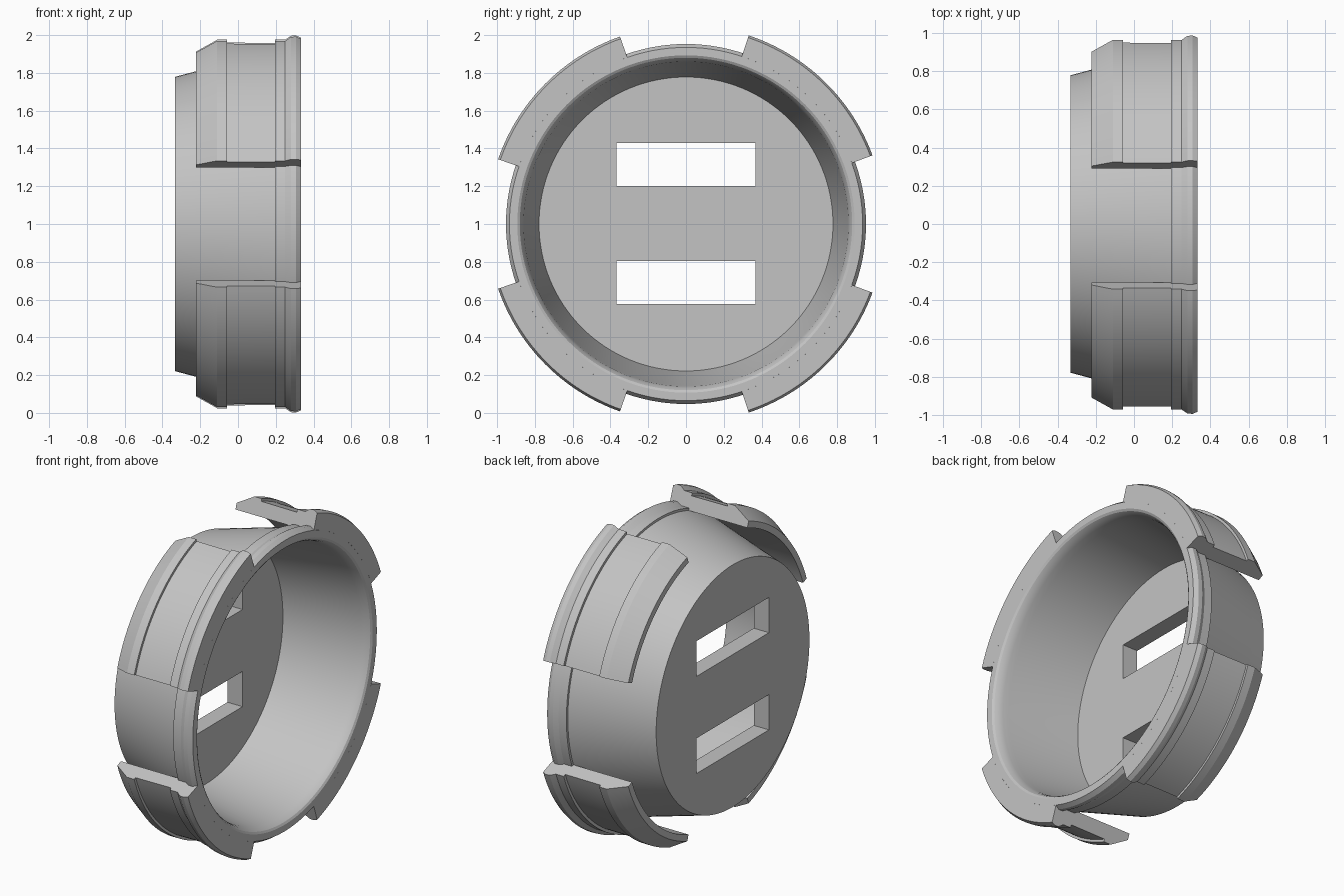
import bpy, bmesh
from math import sin, cos, radians, pi

cube = bpy.data.objects.get("Cube")
if cube:
    bpy.data.objects.remove(cube, do_unlink=True)

grey = bpy.data.materials.new("plain grey")
grey.use_nodes = True
grey.diffuse_color = (0.55, 0.55, 0.55, 1)
grey.node_tree.nodes["Principled BSDF"].inputs["Base Color"].default_value = (0.55, 0.55, 0.55, 1)

CENTRE_Z = 1.0


def finish(name, bm):
    bmesh.ops.remove_doubles(bm, verts=bm.verts, dist=1e-5)
    bmesh.ops.recalc_face_normals(bm, faces=bm.faces)
    mesh = bpy.data.meshes.new(name)
    bm.to_mesh(mesh)
    bm.free()
    mesh.materials.append(grey)
    obj = bpy.data.objects.new(name, mesh)
    bpy.context.collection.objects.link(obj)
    return obj


def activate(obj):
    bpy.ops.object.select_all(action="DESELECT")
    obj.select_set(True)
    bpy.context.view_layer.objects.active = obj


def smooth(obj):
    activate(obj)
    bpy.ops.object.shade_smooth_by_angle(angle=radians(25))


def revolve(name, profile, start=0, end=360, steps=128):
    """Turn a closed (x, radius) profile around the x axis; angles run from +y to +z."""
    full = end - start == 360
    bm = bmesh.new()
    rings = []
    for i in range(steps if full else steps + 1):
        a = radians(start + (end - start) * i / steps)
        rings.append([bm.verts.new((x, r * cos(a), CENTRE_Z + r * sin(a))) for x, r in profile])
    n = len(profile)
    for i in range(steps):
        here, there = rings[i], rings[(i + 1) % len(rings)]
        for j in range(n):
            k = (j + 1) % n
            bm.faces.new((here[j], here[k], there[k], there[j]))
    if not full:
        bm.faces.new(rings[0])
        bm.faces.new(rings[-1])
    return finish(name, bm)


def disc(name, x0, x1, r0, r1):
    bm = bmesh.new()
    ends = []
    for x, r in ((x0, r0), (x1, r1)):
        ends.append([bm.verts.new((x, r * cos(2 * pi * i / 128), CENTRE_Z + r * sin(2 * pi * i / 128)))
                     for i in range(128)])
        bm.faces.new(ends[-1])
    for i in range(128):
        k = (i + 1) % 128
        bm.faces.new((ends[0][i], ends[0][k], ends[1][k], ends[1][i]))
    return finish(name, bm)


# Tapered cup: outer wall, stepped rim, rounded lip and inner wall
FLOOR = -0.225
outer = [(FLOOR, 0.808), (0.195, 0.922), (0.195, 0.937), (0.25, 0.937),
         (0.28, 0.953), (0.307, 0.953), (0.333, 0.935)]
lip = [(0.333, 0.893), (0.325, 0.88), (0.305, 0.868), (0.275, 0.86), (0.235, 0.855)]
cup = revolve("cup_wall", outer + lip + [(FLOOR, 0.778)])
smooth(cup)

# Floor plate with two slots cut through
plate = disc("floor_plate", -0.333, FLOOR, 0.779, 0.808)
for z in (0.69, 1.315):
    bm = bmesh.new()
    bmesh.ops.create_cube(bm, size=1)
    for v in bm.verts:
        v.co = (v.co.x * 0.4 - 0.28, v.co.y * 0.735, v.co.z * 0.227 + z)
    cutter = finish("slot_cutter", bm)
    cutter.hide_render = True
    activate(plate)
    mod = plate.modifiers.new("slot", "BOOLEAN")
    mod.operation = "DIFFERENCE"
    mod.solver = "EXACT"
    mod.object = cutter
    bpy.ops.object.modifier_apply(modifier=mod.name)
    bpy.data.objects.remove(cutter, do_unlink=True)
smooth(plate)

# Four overhanging clip tabs joined to the rim
tab_profile = [(-0.222, 0.922), (-0.222, 0.962), (-0.11, 1.028), (-0.058, 1.028),
               (-0.058, 1.012), (0.195, 1.01), (0.195, 1.028), (0.25, 1.028), (0.28, 1.05),
               (0.307, 1.052), (0.333, 1.04), (0.333, 0.935), (0.195, 0.922)]
for name, start, end in (("upper_back_tab", 20.2, 71.6), ("upper_front_tab", 109.4, 161),
                         ("lower_front_tab", 199, 250.6), ("lower_back_tab", 288.4, 339.8)):
    smooth(revolve(name, tab_profile, start, end, 32))
